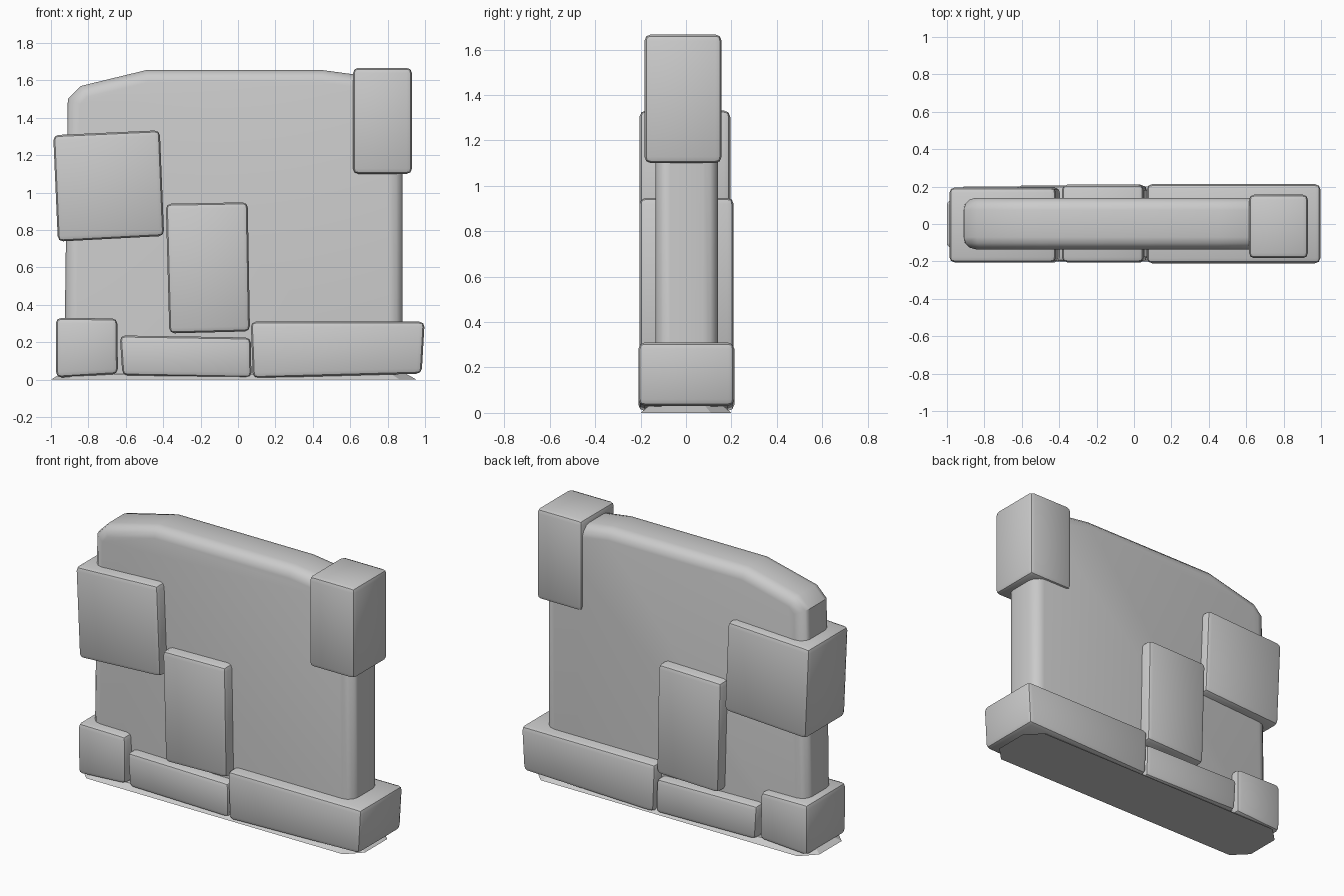
import bpy, bmesh, math

if "Cube" in bpy.data.objects:
    bpy.data.objects.remove(bpy.data.objects["Cube"])


def prism(name, outline, y0, y1, bevel, segments, keep):
    """Extrude an x-z outline along y and bevel the edges accepted by keep."""
    bm = bmesh.new()
    front = [bm.verts.new((x, y0, z)) for x, z in outline]
    back = [bm.verts.new((x, y1, z)) for x, z in outline]
    n = len(outline)
    bm.faces.new(front)
    bm.faces.new(back[::-1])
    for i in range(n):
        j = (i + 1) % n
        bm.faces.new((front[i], back[i], back[j], front[j]))
    bmesh.ops.recalc_face_normals(bm, faces=bm.faces[:])
    bmesh.ops.bevel(bm, geom=[e for e in bm.edges if keep(e)], offset=bevel,
                    segments=segments, profile=0.5, affect='EDGES', clamp_overlap=True)
    return finish(name, bm)


def finish(name, bm, angle=40):
    mesh = bpy.data.meshes.new(name)
    bm.to_mesh(mesh)
    bm.free()
    ob = bpy.data.objects.new(name, mesh)
    bpy.context.collection.objects.link(ob)
    bpy.ops.object.select_all(action='DESELECT')
    ob.select_set(True)
    bpy.context.view_layer.objects.active = ob
    bpy.ops.object.shade_smooth_by_angle(angle=math.radians(angle))
    return ob


# Wall slab: rounded front and back rims, flat at the ground
def rim(e):
    a, b = (v.co for v in e.verts)
    return abs(a.y - b.y) < 1e-4 and max(a.z, b.z) > 0.01


prism("wall_slab",
      [(-0.93, 0), (0.88, 0), (0.88, 1.54), (0.82, 1.605), (0.45, 1.655),
       (-0.49, 1.655), (-0.84, 1.57), (-0.91, 1.50)],
      -0.135, 0.14, 0.065, 3, rim)

# Stone blocks: front corners (bottom left, bottom right, top right, top left), y range
blocks = {
    "upper_left_stone": ([(-0.963, 0.738), (-0.395, 0.768), (-0.418, 1.333), (-0.988, 1.307)],
                         -0.205, 0.195),
    "middle_stone": ([(-0.367, 0.247), (0.064, 0.258), (0.052, 0.948), (-0.386, 0.94)],
                     -0.205, 0.21),
    "base_left_stone": ([(-0.972, 0.01), (-0.642, 0.03), (-0.645, 0.327), (-0.974, 0.33)],
                        -0.2, 0.195),
    "base_middle_stone": ([(-0.618, 0.022), (0.072, 0.01), (0.068, 0.225), (-0.632, 0.236)],
                          -0.2, 0.205),
    "base_right_stone": ([(0.08, 0.008), (0.982, 0.032), (0.998, 0.31), (0.068, 0.31)],
                         -0.21, 0.213),
    "corner_stone": ([(0.615, 1.1), (0.93, 1.1), (0.93, 1.667), (0.615, 1.667)],
                     -0.183, 0.157),
}
for name, (corners, y0, y1) in blocks.items():
    prism(name, corners, y0, y1, 0.028, 2, lambda e: True)

# Thin flared footing with cut corners
bm = bmesh.new()
rings = []
for x0, x1, y, c, z in ((-1.0, 0.955, 0.2, 0.09, 0), (-0.95, 0.90, 0.165, 0.08, 0.03)):
    pts = [(x0 + c, -y), (x1 - c, -y), (x1, -y + c), (x1, y - c),
           (x1 - c, y), (x0 + c, y), (x0, y - c), (x0, -y + c)]
    rings.append([bm.verts.new((px, py, z)) for px, py in pts])
low, top = rings
bm.faces.new(low[::-1])
bm.faces.new(top)
for i in range(8):
    j = (i + 1) % 8
    bm.faces.new((low[i], low[j], top[j], top[i]))
finish("footing", bm, 20)
